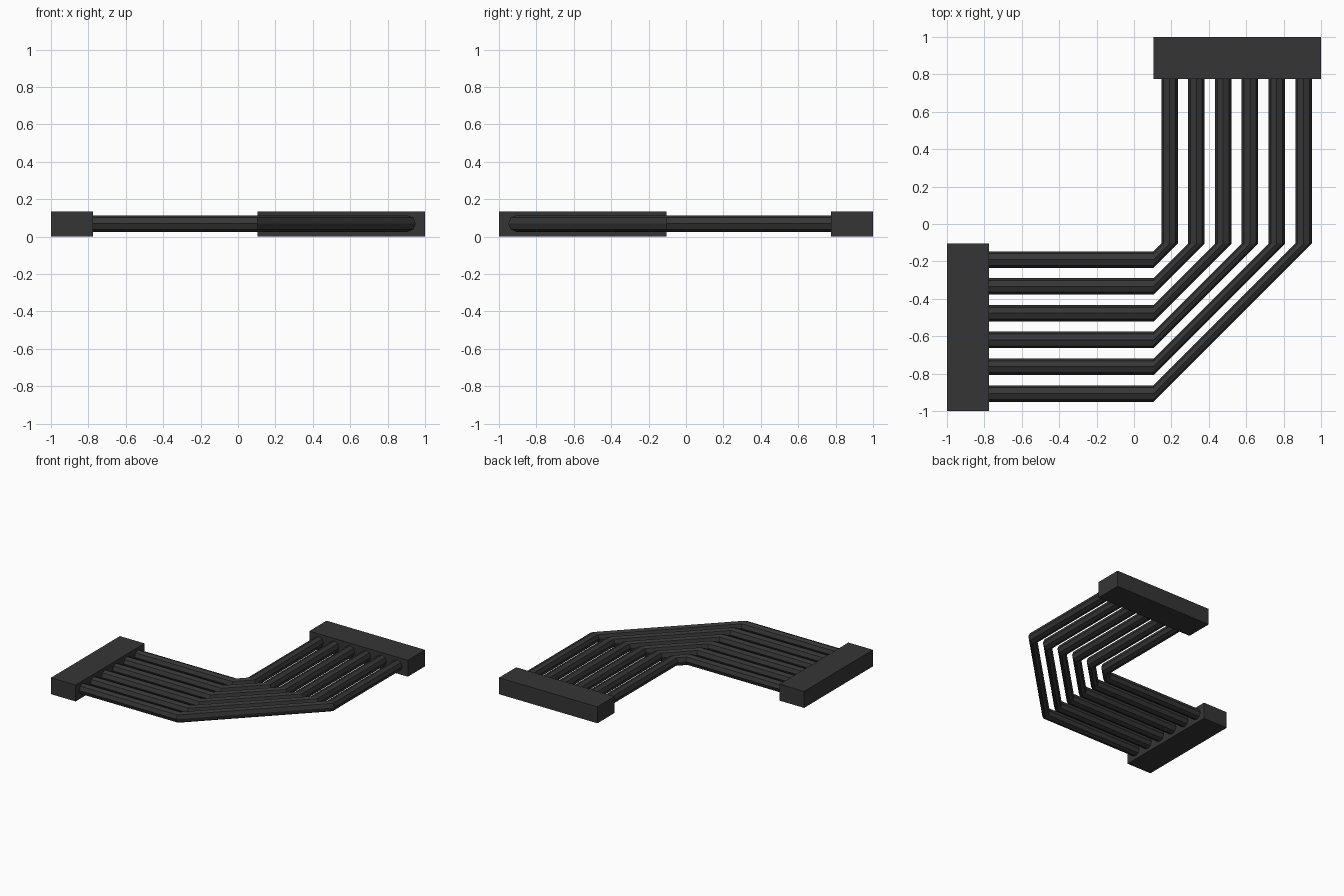
import bpy, bmesh, math

if "Cube" in bpy.data.objects:
    bpy.data.objects.remove(bpy.data.objects["Cube"])

def material(name, v):
    m = bpy.data.materials.new(name)
    m.diffuse_color = (v, v, v, 1)
    m.use_nodes = True
    m.node_tree.nodes["Principled BSDF"].inputs["Base Color"].default_value = m.diffuse_color
    return m

black = material("black plastic", 0.036)

def finish(bm, name):
    bmesh.ops.recalc_face_normals(bm, faces=bm.faces)
    me = bpy.data.meshes.new(name)
    bm.to_mesh(me)
    bm.free()
    me.materials.append(black)
    ob = bpy.data.objects.new(name, me)
    bpy.context.collection.objects.link(ob)

def box(name, lo, hi):
    bm = bmesh.new()
    bmesh.ops.create_cube(bm, size=1)
    for v in bm.verts:
        v.co = [(a + b) / 2 + c * (b - a) for a, b, c in zip(lo, hi, v.co)]
    finish(bm, name)

BEND, INNER, HEIGHT = 0.105, 0.776, 0.135
SIDES, RADIUS, ZC = 8, 0.044, 0.07

# Connector blocks at both ends
box("left_connector", (-1, -1, 0), (-INNER, -BEND, HEIGHT))
box("back_connector", (BEND, INNER, 0), (1, 1, HEIGHT))

def wire(name, c):
    # Rings stay square to the straight runs, so the diagonal is sheared thinner
    bm = bmesh.new()
    rings = []
    for axis, pos in (("x", -INNER - 0.03), ("x", BEND), ("y", -BEND), ("y", INNER + 0.03)):
        ring = []
        for i in range(SIDES):
            a = math.tau * i / SIDES
            d, z = c + RADIUS * math.cos(a), ZC + RADIUS * math.sin(a)
            ring.append(bm.verts.new((pos, -d, z) if axis == "x" else (d, pos, z)))
        rings.append(ring)
    for r, s in zip(rings, rings[1:]):
        for i in range(SIDES):
            j = (i + 1) % SIDES
            bm.faces.new((r[i], r[j], s[j], s[i]))
    bm.faces.new(rings[0])
    bm.faces.new(rings[-1])
    finish(bm, name)

# Six parallel wires round the corner
for k in range(6):
    wire(f"wire_{k + 1}", 0.19 + k * 0.1433)
